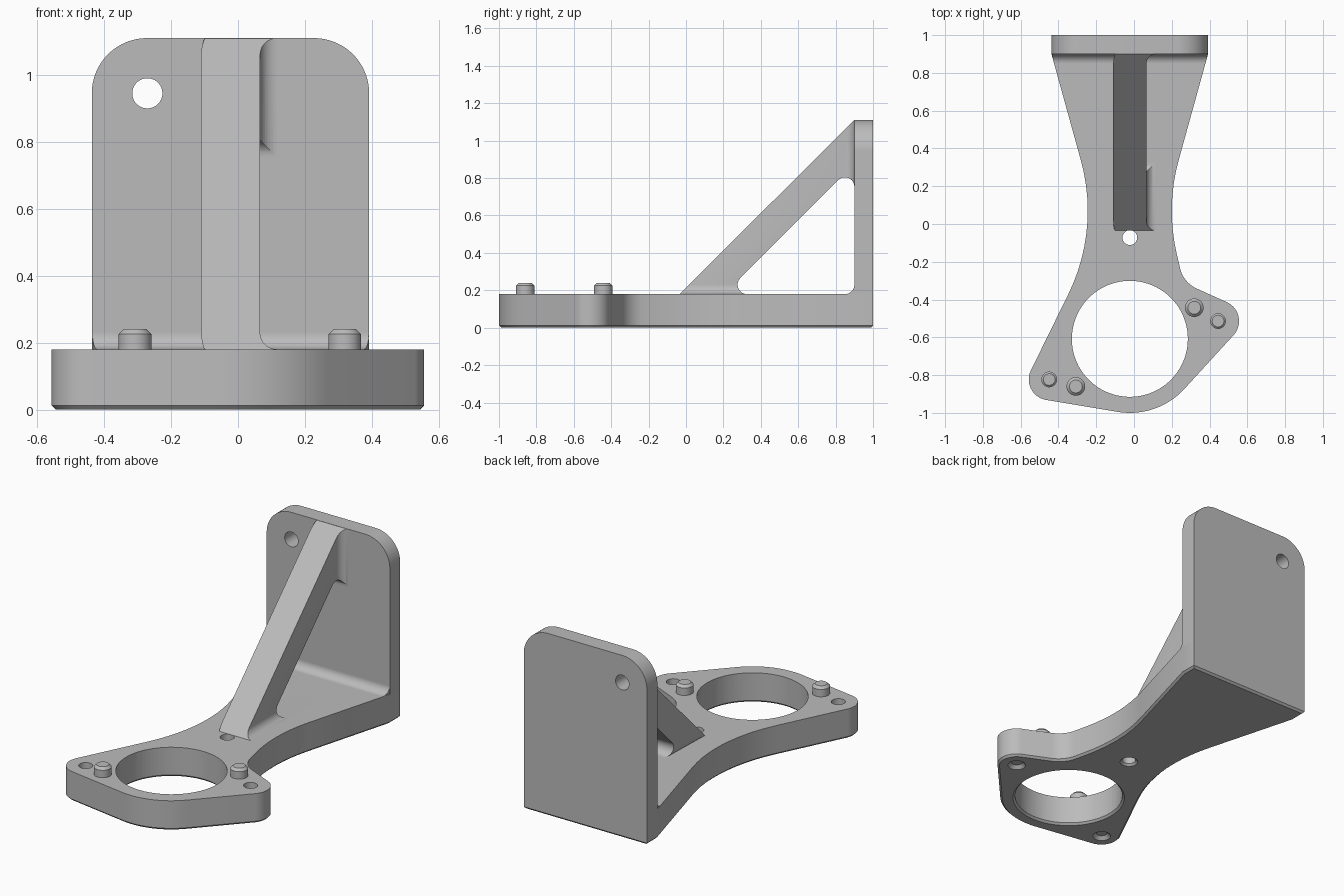
import bpy, bmesh
from math import acos, atan2, ceil, cos, hypot, pi, radians, sin, tau

cube = bpy.data.objects.get("Cube")
if cube:
    bpy.data.objects.remove(cube, do_unlink=True)

grey = bpy.data.materials.new("machined grey")
grey.use_nodes = True
grey.diffuse_color = (0.5, 0.5, 0.5, 1)
grey.node_tree.nodes["Principled BSDF"].inputs["Base Color"].default_value = grey.diffuse_color

# Extrusion directions: profile (u, v) swept along w
UP = lambda u, v, w: (u, v, w)
ACROSS = lambda u, v, w: (w, u, v)
BACK = lambda u, v, w: (u, w, v)

MID = -0.022          # centre line of the bracket
TOP = 0.18            # top of the base
FACE = 0.9            # front of the upright plate
FILLET = 0.05
CHAMFER = 0.012


def arc(x, y, r, start, sweep):
    steps = max(1, ceil(abs(sweep) / radians(4)))
    return [(x + r * cos(start + sweep * i / steps), y + r * sin(start + sweep * i / steps))
            for i in range(steps + 1)]


def ring(x, y, r):
    return arc(x, y, r, 0, tau)[:-1]


def belt(circles):
    """Outline of arcs joined by tangent lines; negative radius curves inward, zero is a corner."""
    n = len(circles)
    angles = []
    for i, (x, y, r) in enumerate(circles):
        x2, y2, r2 = circles[(i + 1) % n]
        angles.append(atan2(y2 - y, x2 - x) - acos((r - r2) / hypot(x2 - x, y2 - y)))
    points = []
    for i, (x, y, r) in enumerate(circles):
        turn = angles[i] - angles[i - 1]
        if r == 0:
            points.append((x, y))
        else:
            sweep = turn % tau if r > 0 else -(-turn % tau)
            points += arc(x, y, r, angles[i - 1], sweep)
    return points


def make(name, bm):
    bmesh.ops.recalc_face_normals(bm, faces=bm.faces[:])
    mesh = bpy.data.meshes.new(name)
    bm.to_mesh(mesh)
    bm.free()
    mesh.materials.append(grey)
    obj = bpy.data.objects.new(name, mesh)
    bpy.context.collection.objects.link(obj)
    return obj


def prism(name, points, low, high, place, chamfer=0, side=1):
    bm = bmesh.new()
    ends = [[bm.verts.new(place(u, v, w)) for u, v in points] for w in (low, high)]
    caps = [bm.faces.new(end) for end in ends]
    for i in range(len(points)):
        bm.faces.new((ends[0][i - 1], ends[0][i], ends[1][i], ends[1][i - 1]))
    bmesh.ops.recalc_face_normals(bm, faces=bm.faces[:])
    if chamfer:
        cap = caps[1 if side > 0 else 0]
        bmesh.ops.inset_individual(bm, faces=[cap], thickness=chamfer, depth=chamfer,
                                   use_even_offset=True)
    return make(name, bm)


def cone(name, x, y, low, high, r_low, r_high):
    bm = bmesh.new()
    layers = [[bm.verts.new((u, v, z)) for u, v in ring(x, y, r)]
              for z, r in ((low, r_low), (high, r_high))]
    for layer in layers:
        bm.faces.new(layer)
    for i in range(len(layers[0])):
        bm.faces.new((layers[0][i - 1], layers[0][i], layers[1][i], layers[1][i - 1]))
    return make(name, bm)


def cut(target, cutter):
    cutter.hide_render = True
    mod = target.modifiers.new("cut", "BOOLEAN")
    mod.operation, mod.solver, mod.object = "DIFFERENCE", "EXACT", cutter
    bpy.context.view_layer.objects.active = target
    bpy.ops.object.modifier_apply(modifier=mod.name)
    bpy.data.objects.remove(cutter, do_unlink=True)


# Base: flange with two lobes, narrow waist and a widening tail
LEFT, RIGHT = -0.437, 0.392
base = prism("base", belt([
    (RIGHT, FACE, 0), (RIGHT, 1, 0), (LEFT, 1, 0), (LEFT, FACE, 0),
    (MID - 1.223, 0.07, -1),
    (-0.447, -0.823, 0.11),
    (MID, -0.608, 0.392),
    (0.446, -0.514, 0.11),
    (0.395, -0.2, -0.155),
    (MID + 1.222, 0.07, -1),
]), CHAMFER, TOP, UP, CHAMFER, -1)

# Bore and screw holes, each with a chamfer underneath
for x, y, r in ((MID, -0.608, 0.307), (-0.449, -0.823, 0.039),
                (0.445, -0.514, 0.039), (MID, -0.072, 0.039)):
    cut(base, prism("hole_cutter", ring(x, y, r), -0.1, 0.3, UP))
    cut(base, cone("chamfer_cutter", x, y, -0.01, 0.02, r + CHAMFER + 0.01, r + CHAMFER - 0.02))

# Locating pins
pins = [prism(name, ring(x, y, 0.049), TOP - 0.01, 0.225, UP, 0.015)
        for name, x, y in (("right_pin", -0.308, -0.86), ("left_pin", 0.319, -0.443))]

# Upright plate with rounded top corners and one hole
plate = prism("upright_plate", belt([
    (LEFT, TOP, 0), (RIGHT, TOP, 0),
    (RIGHT - 0.165, 0.945, 0.165), (LEFT + 0.165, 0.945, 0.165),
]), FACE, 1, BACK)
cut(plate, prism("plate_hole_cutter", ring(-0.271, 0.945, 0.045), 0.8, 1.1, BACK))

# Fillet between plate and base, following the tapered tail
profile = arc(FACE - FILLET, TOP + FILLET, FILLET, -pi / 2, pi / 2)
profile += [(FACE + 0.01, TOP + FILLET), (FACE + 0.01, TOP - 0.01), (FACE - FILLET, TOP - 0.01)]
fillet = prism("plate_fillet", profile, -1, 1, ACROSS)
for v in fillet.data.vertices:
    half = 0.413 - 0.272 * max(0, FACE - v.co.y)
    v.co.x = MID + v.co.x * half

# Diagonal rib: wide wedge, window cut through, sides trimmed with filleted boxes
WIDE, HALF = 0.138, 0.088
rib = prism("diagonal_rib", [(-0.035, TOP - 0.005), (FACE + 0.005, TOP - 0.005),
                             (FACE + 0.005, 1.109), (FACE - 0.001, 1.109), (-0.035, TOP)],
            MID - WIDE, MID + WIDE, ACROSS)
cut(rib, prism("window_cutter", belt([
    (0.326, TOP + FILLET, FILLET), (FACE, TOP, 0), (FACE - FILLET, 0.754, FILLET),
]), -0.5, 0.5, ACROSS))

for side in (-1, 1):
    near = MID + side * HALF
    bm = bmesh.new()
    bmesh.ops.create_cube(bm, size=1)
    for v in bm.verts:
        v.co.x = near if v.co.x < 0 else near + side * 0.3
        v.co.y = FACE if v.co.y > 0 else -0.3
        v.co.z = TOP if v.co.z < 0 else 1.4
    edges = [e for e in bm.edges
             if all(abs(v.co.x - near) < 0.001 for v in e.verts)
             and (all(v.co.y == e.verts[0].co.y and v.co.y > 0 for v in e.verts)
                  or all(v.co.z < 1 for v in e.verts))]
    bmesh.ops.bevel(bm, geom=edges, offset=FILLET, segments=8, profile=0.5, affect="EDGES")
    cut(rib, make("side_cutter", bm))

# Smooth curved walls, keep hard edges
bpy.ops.object.select_all(action="DESELECT")
for obj in (base, plate, fillet, rib, *pins):
    obj.select_set(True)
bpy.context.view_layer.objects.active = base
bpy.ops.object.shade_smooth_by_angle(angle=radians(25))
